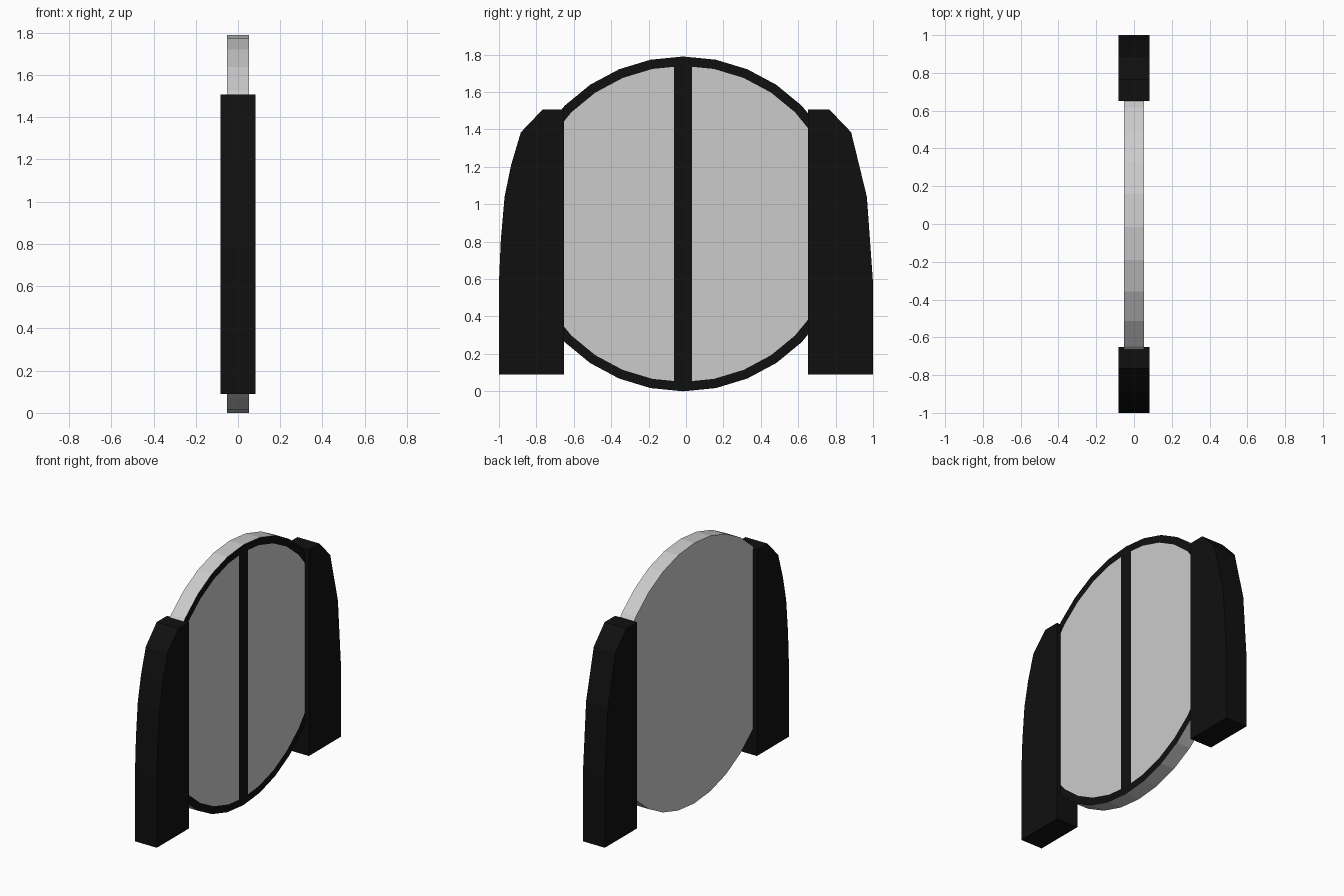
import bpy, bmesh, math

if "Cube" in bpy.data.objects:
    bpy.data.objects.remove(bpy.data.objects["Cube"])

black = bpy.data.materials.new("black")
black.diffuse_color = (0.005, 0.005, 0.005, 1)
black.use_nodes = True
black.node_tree.nodes["Principled BSDF"].inputs["Base Color"].default_value = black.diffuse_color


def finish(bm, name, mat=None):
    me = bpy.data.meshes.new(name)
    bm.to_mesh(me)
    bm.free()
    ob = bpy.data.objects.new(name, me)
    bpy.context.collection.objects.link(ob)
    if mat:
        me.materials.append(mat)
    return ob


def prism(bm, profile, half):
    """Extrude a (y, z) outline along x; returns the +x cap."""
    back = bm.faces.new([bm.verts.new((-half, y, z)) for y, z in profile])
    ext = bmesh.ops.extrude_face_region(bm, geom=[back], use_keep_orig=True)["geom"]
    bmesh.ops.translate(bm, vec=(2 * half, 0, 0),
                        verts=[g for g in ext if isinstance(g, bmesh.types.BMVert)])
    bmesh.ops.recalc_face_normals(bm, faces=bm.faces[:])
    return next(g for g in ext if isinstance(g, bmesh.types.BMFace))


# Round panel: the +x face is inset for a rim and split by a centre bar
R, CY, BAR = 0.895, -0.015, 0.048


def round_panel(name, want_trim, mat=None):
    bm = bmesh.new()
    ring = [(CY + R * math.sin(math.tau * i / 32), R + R * math.cos(math.tau * i / 32))
            for i in range(32)]
    cap = prism(bm, ring, 0.053)
    trim = set(bmesh.ops.inset_region(bm, faces=[cap], thickness=0.05,
                                      use_even_offset=True)["faces"])
    inner = [cap]
    for y in (CY - BAR, CY + BAR):
        geom = list({g for f in inner for g in [f, *f.edges, *f.verts]})
        res = bmesh.ops.bisect_plane(bm, geom=geom, plane_co=(0, y, 0), plane_no=(0, 1, 0))
        inner = [g for g in res["geom"] if isinstance(g, bmesh.types.BMFace)]
    trim |= {f for f in inner if abs(f.calc_center_median().y - CY) < BAR / 2}
    bmesh.ops.delete(bm, geom=[f for f in bm.faces if (f in trim) != want_trim],
                     context='FACES')
    finish(bm, name, mat)


round_panel("round_panel", False)
round_panel("panel_rim_and_bar", True, black)

# Side blocks with curved outer edges
outer_curves = {
    "left_side_block": (-1, [(1, 0.58), (0.99, 0.81), (0.97, 1.04), (0.935, 1.21)]),
    "right_side_block": (1, [(1, 0.58), (0.967, 1.04)]),
}
for name, (side, curve) in outer_curves.items():
    outline = [(0.652, 0.09), (1, 0.09), *curve, (0.883, 1.385), (0.765, 1.508), (0.652, 1.508)]
    bm = bmesh.new()
    prism(bm, [(side * y, z) for y, z in outline], 0.083)
    finish(bm, name, black)
